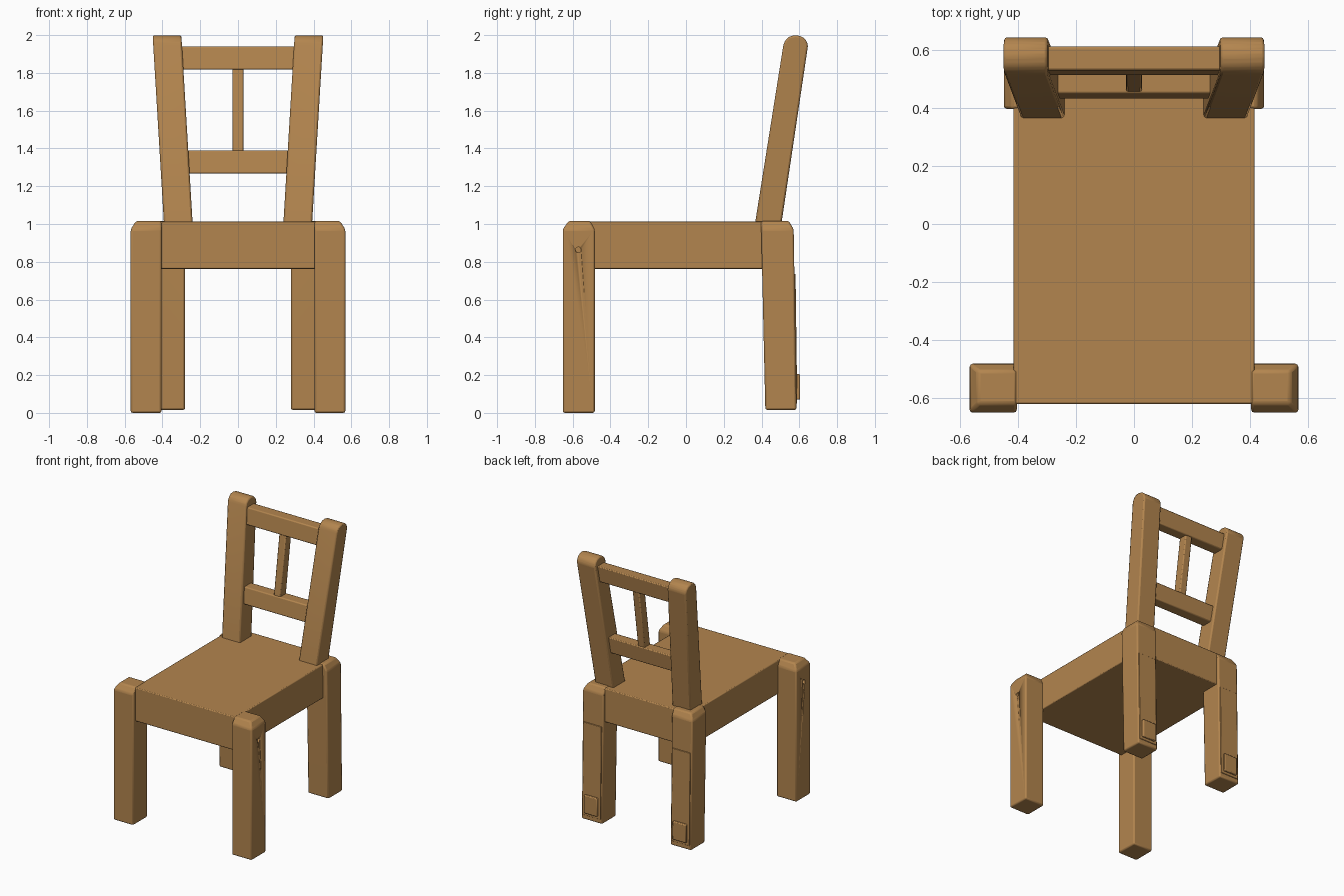
import bpy, bmesh, math

if "Cube" in bpy.data.objects:
    bpy.data.objects.remove(bpy.data.objects["Cube"])

wood = bpy.data.materials.new("warm wood")
wood.diffuse_color = (0.45, 0.235, 0.077, 1)
wood.use_nodes = True
wood.node_tree.nodes["Principled BSDF"].inputs["Base Color"].default_value = wood.diffuse_color


def make(name, rings, bevel=0.008, mirror=False, segs=2, cutter=None):
    """Skin a stack of matching point rings and cap both ends."""
    bm = bmesh.new()
    loops = [[bm.verts.new(p) for p in ring] for ring in rings]
    n = len(loops[0])
    for a, b in zip(loops, loops[1:]):
        for i in range(n):
            j = (i + 1) % n
            bm.faces.new((a[i], a[j], b[j], b[i]))
    bm.faces.new(loops[0])
    bm.faces.new(loops[-1])
    bmesh.ops.recalc_face_normals(bm, faces=bm.faces[:])
    me = bpy.data.meshes.new(name)
    bm.to_mesh(me)
    bm.free()
    me.materials.append(wood)
    ob = bpy.data.objects.new(name, me)
    bpy.context.collection.objects.link(ob)
    if bevel:
        m = ob.modifiers.new("bevel", 'BEVEL')
        m.width, m.segments, m.limit_method = bevel, segs, 'ANGLE'
        m.angle_limit = math.radians(25)
    if cutter:
        m = ob.modifiers.new("hole", 'BOOLEAN')
        m.object, m.operation, m.solver = cutter, 'DIFFERENCE', 'EXACT'
    if mirror:
        ob.modifiers.new("mirror", 'MIRROR')
    bpy.ops.object.select_all(action='DESELECT')
    bpy.context.view_layer.objects.active = ob
    ob.select_set(True)
    bpy.ops.object.shade_smooth_by_angle(angle=math.radians(25))
    return ob


def rect(x0, x1, y0, y1, z):
    return [(x0, y0, z), (x1, y0, z), (x1, y1, z), (x0, y1, z)]


def box(name, x0, x1, y0, y1, z0, z1, **kw):
    return make(name, [rect(x0, x1, y0, y1, z0), rect(x0, x1, y0, y1, z1)], **kw)


# Seat block
box("seat", -0.417, 0.417, -0.622, 0.55, 0.763, 1.012, bevel=0.006)

# Screw hole cutter for the front legs
hole = make("hole_cutter", [[(x, -0.57 + 0.015 * math.cos(t * math.pi / 8),
                              0.863 + 0.015 * math.sin(t * math.pi / 8))
                             for t in range(16)] for x in (0.55, 0.6)], bevel=0)
hole.hide_render = True
hole.hide_viewport = True

# Front legs with chamfered tops
make("front_leg", [rect(0.405, 0.568, -0.652, -0.483, 0.0),
                   rect(0.405, 0.568, -0.652, -0.483, 0.972),
                   rect(0.405, 0.54, -0.622, -0.507, 1.016)],
     bevel=0.01, mirror=True, cutter=hole)

# Back legs, leaning slightly backwards towards the floor
make("back_leg", [rect(0.28, 0.45, 0.42, 0.585, 0.016),
                  rect(0.28, 0.45, 0.398, 0.57, 0.972),
                  rect(0.28, 0.425, 0.398, 0.545, 1.016)],
     bevel=0.01, mirror=True)

# Raised strip and pad on the rear of the back legs
make("leg_strip", [rect(0.29, 0.44, 0.55, 0.589, 0.05),
                   rect(0.29, 0.44, 0.55, 0.580, 0.735)], bevel=0.003, mirror=True)
box("leg_pad", 0.31, 0.42, 0.56, 0.604, 0.07, 0.205, bevel=0.006, mirror=True)

# Back posts: rounded side profile, leaning outwards and back
profile = [(0.365, 1.0), (0.516, 1.95), (0.527, 1.975), (0.548, 1.993), (0.58, 2.0),
           (0.615, 1.992), (0.637, 1.972), (0.646, 1.945), (0.505, 1.0)]
make("back_post", [[(x + 0.06 * (z - 1.0), y, z) for y, z in profile]
                   for x in (0.24, 0.392)], bevel=0.01, mirror=True)


# Crosspieces following the lean of the posts
def lean_y(z):
    return 0.435 + 0.147 * (z - 1.0)


def leaning(name, half_x, half_y, z0, z1):
    make(name, [rect(-half_x, half_x, lean_y(z) - half_y, lean_y(z) + half_y, z)
                for z in (z0, z1)], bevel=0.007)


leaning("top_rail", 0.33, 0.041, 1.818, 1.94)
leaning("lower_rail", 0.29, 0.041, 1.268, 1.39)
leaning("centre_slat", 0.028, 0.034, 1.375, 1.835)
